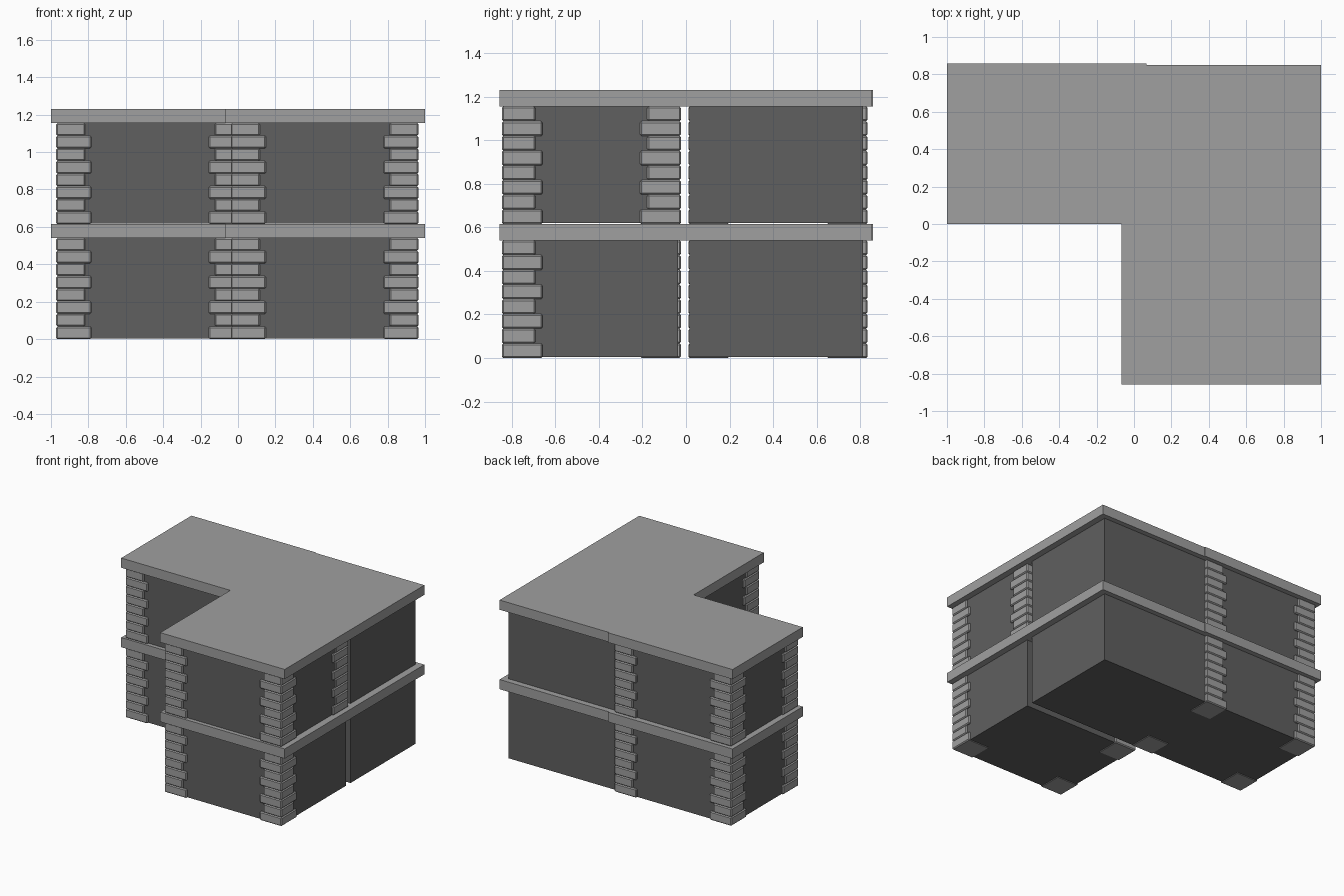
import bpy, bmesh

if "Cube" in bpy.data.objects:
    bpy.data.objects.remove(bpy.data.objects["Cube"])

def material(name, v):
    m = bpy.data.materials.new(name)
    m.diffuse_color = (v, v, v, 1)
    m.use_nodes = True
    m.node_tree.nodes["Principled BSDF"].inputs["Base Color"].default_value = m.diffuse_color
    return m

STONE = material("light grey stone", 0.35)
WALL = material("dark grey wall", 0.115)

STOREY, SLAB_Z = 0.615, 0.54      # storey height, underside of slab
W, D = 1.066, 0.859               # slab size of one module
COURSES = 8

def add_box(bm, lo, hi):
    r = bmesh.ops.create_cube(bm, size=1)
    for v in r["verts"]:
        for i in range(3):
            v.co[i] = lo[i] if v.co[i] < 0 else hi[i]

def make_object(name, boxes, mat, bevel=0):
    bm = bmesh.new()
    for lo, hi in boxes:
        add_box(bm, lo, hi)
    me = bpy.data.meshes.new(name)
    bm.to_mesh(me)
    bm.free()
    me.materials.append(mat)
    ob = bpy.data.objects.new(name, me)
    bpy.context.collection.objects.link(ob)
    if bevel:
        mod = ob.modifiers.new("chamfer", "BEVEL")
        mod.width = bevel
        mod.segments = 1
    return ob

def quoin(name, cx, cy, sx, sy, z0):
    """Corner stack of alternating long and short blocks, growing inwards along sx, sy."""
    h = SLAB_Z / COURSES
    boxes = []
    for i in range(COURSES):
        s = 0.188 if i % 2 == 0 else 0.155
        xs, ys = sorted((cx, cx + sx * s)), sorted((cy, cy + sy * s))
        boxes.append(((xs[0], ys[0], z0 + i * h), (xs[1], ys[1], z0 + (i + 1) * h)))
    make_object(name, boxes, STONE, 0.007)

def module(name, ox, oy, z0, corners):
    """One room: wall block, slab above, and corner quoins on the listed corners."""
    x0, x1 = ox + 0.028, ox + W - 0.035
    y0, y1 = oy + 0.011, oy + D - 0.025
    t = 0.014
    make_object(name + "_walls", [((x0 + t, y0 + t, z0 + 0.004),
                                   (x1 - t, y1 - t, z0 + SLAB_Z))], WALL)
    make_object(name + "_slab", [((ox, oy, z0 + SLAB_Z),
                                  (ox + W, oy + D, z0 + STOREY))], STONE)
    for c in corners:
        quoin(f"{name}_quoin_{c}",
              x0 if "left" in c else x1, y0 if "front" in c else y1,
              1 if "left" in c else -1, 1 if "front" in c else -1, z0)

ALL = ["front_left", "front_right", "back_left", "back_right"]
for level, label in enumerate(("lower", "upper")):
    z = level * STOREY
    module(label + "_left_wing", -1.0, 0.0, z, ALL)
    # the lower front wing has no quoin at its back right corner
    module(label + "_front_wing", 1 - W, -0.857, z, ALL if level else ALL[:3])
    # plain linking block at the back right
    module(label + "_corner_block", 1 - W, -0.008, z, [])
